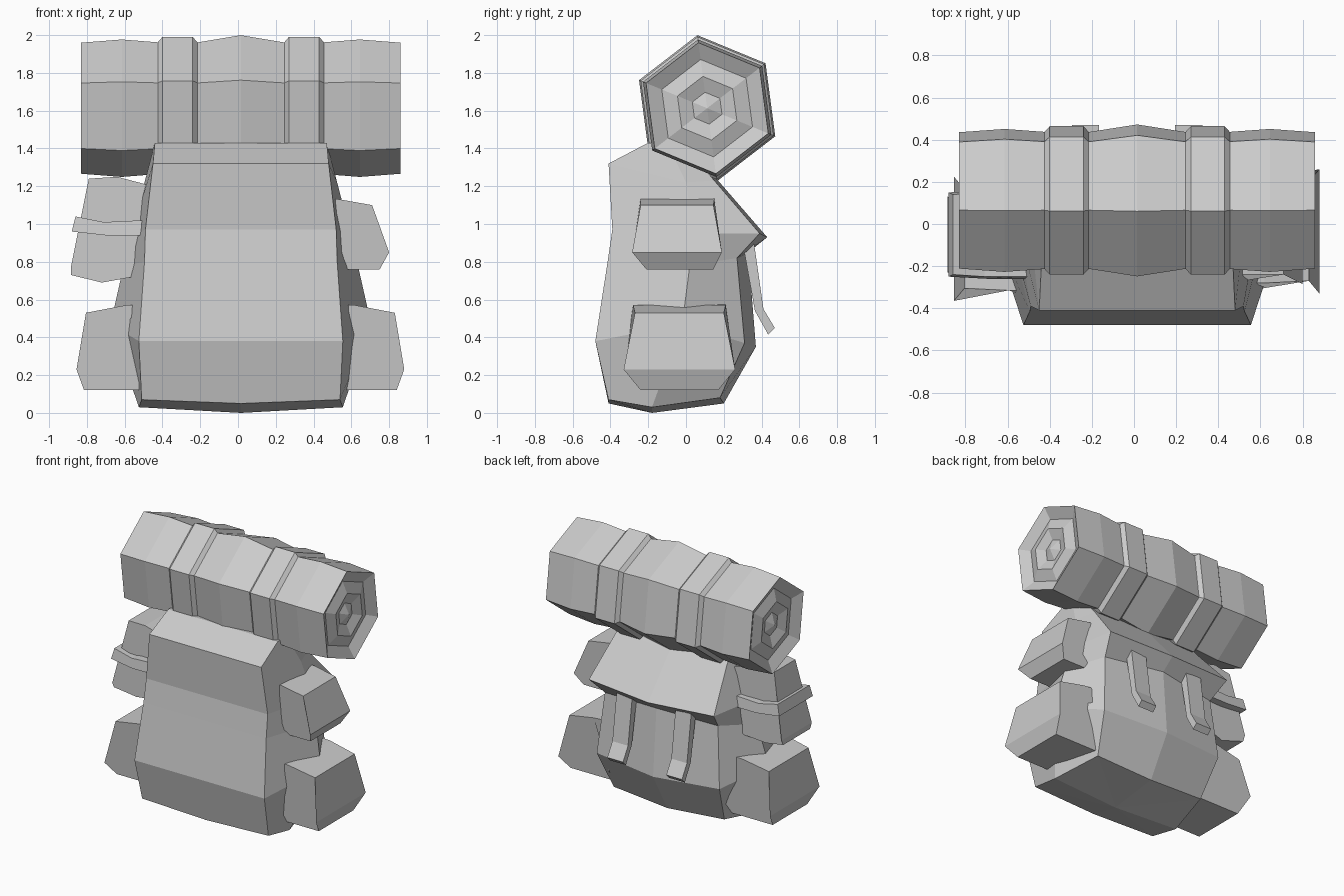
import bpy, math
from mathutils import Vector
import bmesh

if "Cube" in bpy.data.objects:
    bpy.data.objects.remove(bpy.data.objects["Cube"])

CX = 0.015  # centre line of the pack


def make(name, verts, faces):
    me = bpy.data.meshes.new(name)
    me.from_pydata(verts, [], faces)
    bm = bmesh.new()
    bm.from_mesh(me)
    bmesh.ops.recalc_face_normals(bm, faces=bm.faces)
    bm.to_mesh(me)
    bm.free()
    ob = bpy.data.objects.new(name, me)
    bpy.context.collection.objects.link(ob)
    return ob


def loft_faces(rings, n):
    return [(r * n + i, r * n + (i + 1) % n, (r + 1) * n + (i + 1) % n, (r + 1) * n + i)
            for r in range(rings - 1) for i in range(n)]


def slab(name, profile):
    """Side solid from an (x, z, y0, y1) outline."""
    n = len(profile)
    verts = [(x, a, z) for x, z, a, b in profile] + [(x, b, z) for x, z, a, b in profile]
    make(name, verts, loft_faces(2, n) + [tuple(range(n)), tuple(range(n, 2 * n))])


# Pack body: each level has front, side, back as (half width, y, z), then centre back (y, z)
levels = [
    ((.525, -.41, .07), (.54, -.18, .03), (.46, .18, .08), (.20, .05)),
    ((.54, -.48, .38), (.69, -.02, .47), (.51, .31, .37), (.37, .35)),
    ((.51, -.415, .80), (.62, .02, .78), (.47, .27, .82), (.33, .85)),
    ((.505, -.39, .97), (.58, .04, .95), (.52, .39, .95), (.43, .93)),
    ((.465, -.41, 1.32), (.51, 0, 1.22), (.46, .15, 1.23), (.17, 1.23)),
    ((.455, -.20, 1.43), (.455, -.10, 1.43), (.45, .0, 1.41), (.0, 1.41)),
]
verts = []
for k, (f, s, b, c) in enumerate(levels):
    verts.append((CX, f[1], f[2] - (.02 if k == 0 else 0)))
    verts += [(CX + w, y, z) for w, y, z in (f, s, b)]
    verts.append((CX, *c))
    verts += [(CX - w, y, z) for w, y, z in (b, s, f)]
n = 8
faces = loft_faces(len(levels), n)
faces.append(tuple(range((len(levels) - 1) * n, len(levels) * n)))
verts.append((CX, -.18, 0))
faces += [(i, (i + 1) % n, len(verts) - 1) for i in range(n)]
make("pack_body", verts, faces)

# Bedroll: hexagonal rings along x, with zigzag rolled ends
roll = [(.83, 0), (.80, .085), (.83, .17), (.80, .26), (.845, .35), (.63, .367),
        (.44, .352), (.225, .352), (0, .39)]
rings = [(CX - x, max(r, .002)) for x, r in roll]
rings += [(CX + x, max(r, .002)) for x, r in reversed(roll[:-1])]


def hexes(rings):
    out = []
    for x, r in rings:
        for i in range(6):
            a = math.radians(37.6 + 60 * i)
            out.append((x, .112 + r * math.cos(a), 1.613 + r * math.sin(a)))
    return out


m = len(rings)
make("bedroll", hexes(rings), loft_faces(m, 6) + [tuple(range(6)), tuple(range(6 * m - 6, 6 * m))])

# Bands round the bedroll
for side in (-1, 1):
    c = CX + side * .335
    band = [(c - .115, .34), (c - .08, .381), (c + .08, .381), (c + .115, .34)]
    make("bedroll_band", hexes(band), loft_faces(4, 6) + [tuple(range(6)), tuple(range(18, 24))])

# Lower side pockets
for name, sx, dy in (("lower_pocket_right", 1, 0), ("lower_pocket_left", -1, -.035)):
    pts = [(.45, .58, -.28, .21), (.61, .57, -.28, .21), (.82, .53, -.27, .20),
           (.87, .23, -.33, .26), (.83, .12, -.24, .17), (.45, .12, -.24, .17), (.45, .23, -.33, .26)]
    slab(name, [(CX + sx * x if sx < 0 else x + .01, z, a + dy, b + dy) for x, z, a, b in pts])

# Upper right pocket
slab("upper_pocket_right", [(.42, 1.145, -.24, .15), (.54, 1.13, -.24, .15), (.71, 1.10, -.24, .145),
                            (.80, .85, -.285, .19), (.75, .76, -.21, .145), (.42, .76, -.21, .145),
                            (.42, .85, -.285, .19)])

# Upper left pouch and its band
slab("upper_pouch_left", [(-.45, 1.20, -.19, .10), (-.64, 1.25, -.19, .10), (-.79, 1.24, -.17, .08),
                          (-.885, .77, -.23, .13), (-.885, .73, -.21, .11), (-.72, .69, -.18, .08),
                          (-.50, .73, -.21, .12)])
slab("pouch_band", [(-.50, 1.02, -.25, .15), (-.71, 1.01, -.25, .15), (-.86, 1.04, -.24, .14),
                    (-.88, .96, -.25, .15), (-.70, .94, -.26, .16), (-.50, .94, -.26, .16)])

# Closing straps hanging from the flap, (y, z) outline
outline = [(.30, .90), (.36, .90), (.41, .55), (.47, .45), (.435, .415), (.365, .54)]
for side in (-1, 1):
    c = CX + side * .245
    v = [(c + d, y, z) for d in (-.065, .065) for y, z in outline]
    make("flap_strap", v, loft_faces(2, 6) + [tuple(range(6)), tuple(range(6, 12))])
